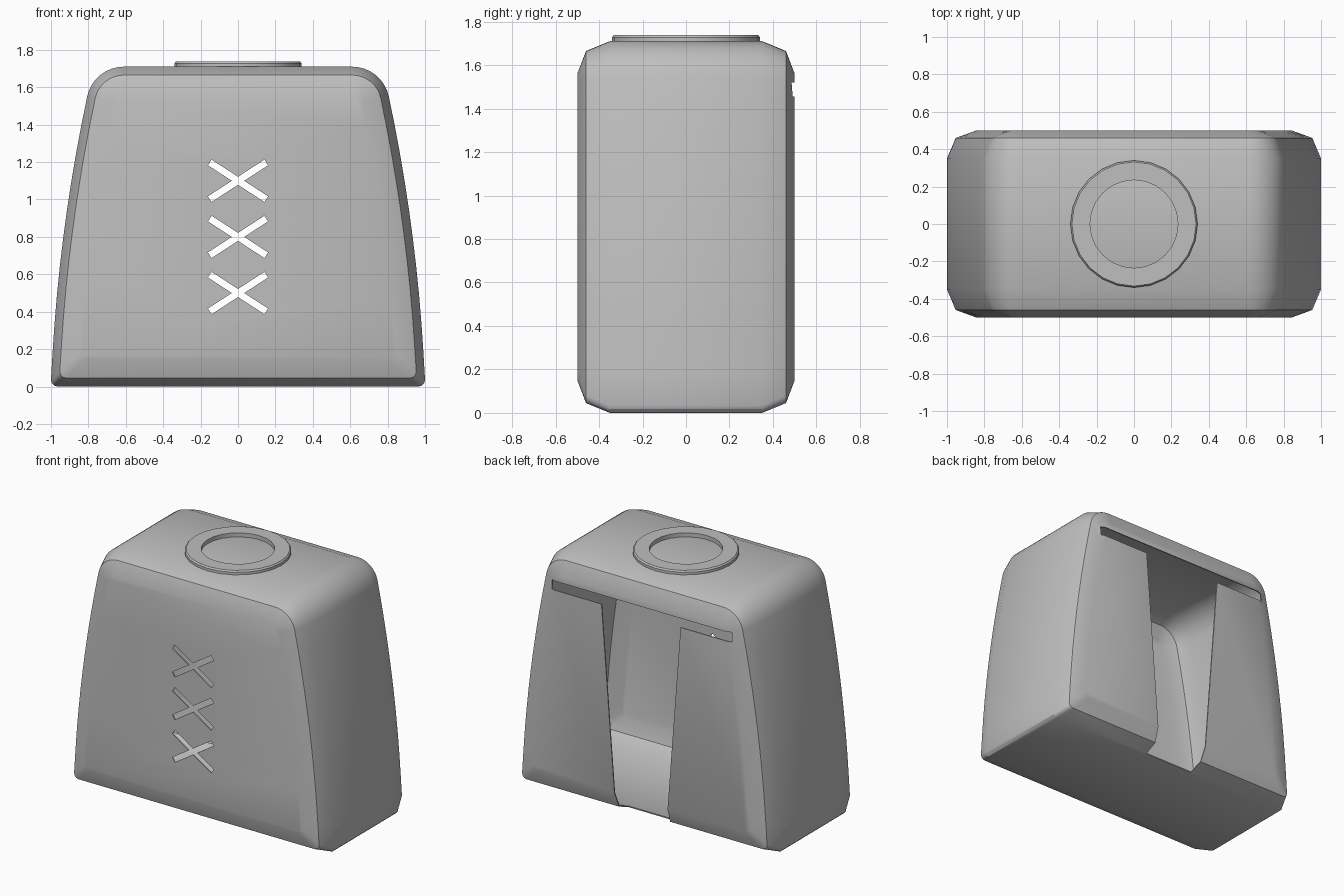
import bpy, bmesh, math
from mathutils import Matrix

if "Cube" in bpy.data.objects:
    bpy.data.objects.remove(bpy.data.objects["Cube"], do_unlink=True)

TOP = 1.71        # height of the body shell
SKIN = 0.008      # wall thickness

grey = bpy.data.materials.new("plain grey")
grey.use_nodes = True
grey.diffuse_color = (0.52, 0.52, 0.52, 1)
grey.node_tree.nodes["Principled BSDF"].inputs["Base Color"].default_value = (0.52, 0.52, 0.52, 1)


def make_object(name, bm):
    bmesh.ops.recalc_face_normals(bm, faces=bm.faces)
    mesh = bpy.data.meshes.new(name)
    bm.to_mesh(mesh)
    bm.free()
    mesh.materials.append(grey)
    obj = bpy.data.objects.new(name, mesh)
    bpy.context.collection.objects.link(obj)
    return obj


def activate(obj):
    bpy.ops.object.select_all(action='DESELECT')
    obj.select_set(True)
    bpy.context.view_layer.objects.active = obj


def side(z):
    """Half width of the bulging body at a height."""
    return 1 - 0.0375 * z - 0.0563 * z * z


def arc(cx, cz, r, start, end, steps):
    angles = [math.radians(start + (end - start) * i / steps) for i in range(steps + 1)]
    return [(cx + r * math.cos(a), cz + r * math.sin(a)) for a in angles]


def outline(inset):
    """Closed body outline, moved inwards by the inset."""
    rb, rt, lean = 0.035, 0.2 - inset, math.radians(12)
    half = arc(side(inset) - inset - rb, inset + rb, rb, -90, 0, 3)
    cz = TOP - inset - rt
    z_end = cz + rt * math.sin(lean)
    z_start = inset + rb
    for i in range(1, 10):
        z = z_start + (z_end - z_start) * i / 10
        half.append((side(z) - inset, z))
    half += arc(side(z_end) - inset - rt * math.cos(lean), cz, rt, 12, 90, 8)
    return half + [(-x, z) for x, z in reversed(half)]


def prism(name, points, y0, y1):
    bm = bmesh.new()
    rings = [[bm.verts.new((x, y, z)) for x, z in points] for y in (y0, y1)]
    for ring in rings:
        bm.faces.new(ring)
    n = len(points)
    for i in range(n):
        j = (i + 1) % n
        bm.faces.new((rings[0][i], rings[0][j], rings[1][j], rings[1][i]))
    return make_object(name, bm)


# Body shell: outlines lofted from front to back, with stepped bevels
bm = bmesh.new()
loops = []
for y, inset in ((-0.5, 0.15), (-0.46, 0.045), (-0.35, 0),
                 (0.35, 0), (0.46, 0.045), (0.5, 0.15)):
    loops.append([bm.verts.new((x, y, z)) for x, z in outline(inset)])
count = len(loops[0])
for a, b in zip(loops, loops[1:]):
    for i in range(count):
        j = (i + 1) % count
        bm.faces.new((a[i], a[j], b[j], b[i]))
bm.faces.new(loops[0])
bm.faces.new(loops[-1])
body = make_object("body_shell", bm)
solid = body.modifiers.new("skin", 'SOLIDIFY')
solid.thickness = SKIN
solid.offset = -1

# Openings: back gap, collar slot and three crossed slits in the chest
cutters = [
    prism("back_gap_cutter", [(-0.187, -0.1), (0.187, -0.1), (0.31, 1.48), (-0.31, 1.48)], 0.36, 0.6),
    prism("collar_slot_cutter", [(-0.7, 1.455), (0.7, 1.455), (0.7, 1.52), (-0.7, 1.52)], 0.4, 0.6),
]
for z in (0.5, 0.8, 1.1):
    for tilt in (-1, 1):
        bm = bmesh.new()
        bmesh.ops.create_cube(bm, size=1, matrix=(
            Matrix.Translation((0, -0.5, z))
            @ Matrix.Rotation(tilt * math.radians(33), 4, 'Y')
            @ Matrix.Diagonal((0.36, 0.1, 0.036, 1))))
        cutters.append(make_object("chest_slit_cutter", bm))
for cutter in cutters:
    cutter.hide_render = True
    cut = body.modifiers.new(cutter.name, 'BOOLEAN')
    cut.operation = 'DIFFERENCE'
    cut.solver = 'EXACT'
    cut.object = cutter

activate(body)
for name in [m.name for m in body.modifiers]:
    bpy.ops.object.modifier_apply(modifier=name)
for cutter in cutters:
    bpy.data.objects.remove(cutter, do_unlink=True)
activate(body)
bpy.ops.object.shade_smooth_by_angle(angle=math.radians(30))

# Neck ring: a small section turned around the vertical axis
bm = bmesh.new()
section = [(0.235, TOP - 0.005), (0.34, TOP - 0.005), (0.34, 1.728), (0.332, 1.738), (0.235, 1.738)]
verts = [bm.verts.new((r, 0, z)) for r, z in section]
edges = [bm.edges.new((verts[i], verts[(i + 1) % len(verts)])) for i in range(len(verts))]
bmesh.ops.spin(bm, geom=verts + edges, cent=(0, 0, 0), axis=(0, 0, 1),
               angle=math.tau, steps=24, use_merge=False)
bmesh.ops.remove_doubles(bm, verts=bm.verts, dist=0.0005)
ring = make_object("neck_ring", bm)
activate(ring)
bpy.ops.object.shade_smooth_by_angle(angle=math.radians(30))
